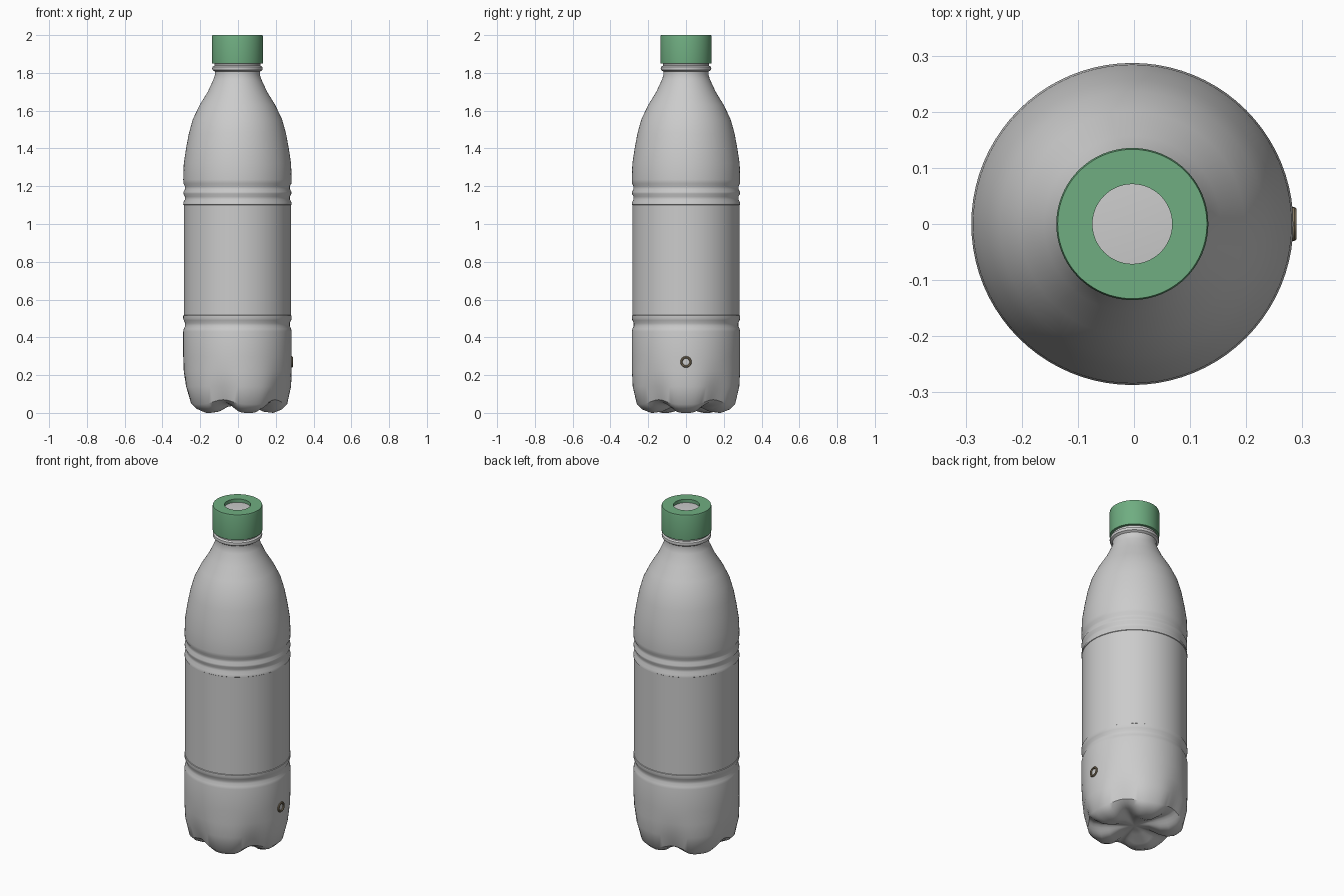
import bpy, bmesh, math

if "Cube" in bpy.data.objects:
    bpy.data.objects.remove(bpy.data.objects["Cube"])

N = 80          # sides of the round parts
CX = -0.003     # axis of the bottle


def material(name, rgb):
    m = bpy.data.materials.new(name)
    m.diffuse_color = (*rgb, 1)
    m.use_nodes = True
    m.node_tree.nodes["Principled BSDF"].inputs["Base Color"].default_value = m.diffuse_color
    return m


def lathe(name, rows, mat=None, angle=35, loop=False, n=N):
    """Spin rows of (r, z) or (foot_r, foot_z, groove_r, groove_z) about z."""
    bm = bmesh.new()
    rings = []
    for row in rows:
        fr, fz = row[:2]
        gr, gz = row[2:] if len(row) == 4 else row
        if fr == 0:
            rings.append([bm.verts.new((0, 0, fz))])
            continue
        ring = []
        for i in range(n):
            a = 2 * math.pi * i / n
            w = 1 - (0.5 - 0.5 * math.cos(5 * a)) ** 2
            r, z = gr + (fr - gr) * w, gz + (fz - gz) * w
            ring.append(bm.verts.new((r * math.cos(a), r * math.sin(a), z)))
        rings.append(ring)
    pairs = list(zip(rings, rings[1:]))
    if loop:
        pairs.append((rings[-1], rings[0]))
    for a, b in pairs:
        for i in range(n):
            j = (i + 1) % n
            if len(a) == 1:
                bm.faces.new((a[0], b[j], b[i]))
            elif len(b) == 1:
                bm.faces.new((a[i], a[j], b[0]))
            else:
                bm.faces.new((a[i], a[j], b[j], b[i]))
    bmesh.ops.recalc_face_normals(bm, faces=bm.faces)
    me = bpy.data.meshes.new(name)
    bm.to_mesh(me)
    bm.free()
    ob = bpy.data.objects.new(name, me)
    bpy.context.collection.objects.link(ob)
    ob.location.x = CX
    if mat:
        me.materials.append(mat)
    bpy.ops.object.select_all(action='DESELECT')
    ob.select_set(True)
    bpy.context.view_layer.objects.active = ob
    bpy.ops.object.shade_smooth_by_angle(angle=math.radians(angle))
    return ob


# Bottle: five-footed base, ribbed wall, shoulder and neck flange
base = [
    (0, 0.04), (0.08, 0.032, 0.08, 0.042), (0.14, 0.006, 0.14, 0.046),
    (0.19, 0.0, 0.18, 0.048), (0.235, 0.018, 0.22, 0.055),
    (0.263, 0.045, 0.245, 0.07), (0.284, 0.14, 0.272, 0.14),
    (0.287, 0.22, 0.284, 0.22),
]
wall = [
    (0.287, 0.30), (0.287, 0.43), (0.284, 0.445), (0.277, 0.46),
    (0.277, 0.475), (0.284, 0.49), (0.287, 0.50), (0.287, 0.515),
    (0.284, 0.517), (0.284, 1.10), (0.287, 1.102), (0.286, 1.115),
    (0.278, 1.13), (0.278, 1.145), (0.286, 1.16), (0.286, 1.17),
    (0.278, 1.185), (0.278, 1.20), (0.286, 1.215), (0.287, 1.235),
]
shoulder = [
    (0.284, 1.32), (0.272, 1.40), (0.257, 1.48), (0.236, 1.555),
    (0.200, 1.63), (0.157, 1.70), (0.127, 1.765), (0.119, 1.79),
    (0.120, 1.807), (0.132, 1.815), (0.134, 1.824), (0.132, 1.832),
    (0.122, 1.838), (0.122, 1.848), (0.112, 1.852), (0.112, 1.93),
]
lathe("bottle", base + wall + shoulder)

# Screw cap with a hole in its top
green = material("cap_green", (0.16, 0.42, 0.22))
lathe("cap", [(0.113, 1.85), (0.1345, 1.85), (0.1355, 1.86), (0.1355, 1.99),
              (0.133, 2.0), (0.071, 2.0), (0.071, 1.975), (0.113, 1.975)],
      green, loop=True)

# Seal disc seen through the hole
lathe("seal_disc", [(0.073, 1.98), (0, 1.985)])

# Small outlet ring low on the right side
bronze = material("ring_bronze", (0.24, 0.19, 0.12))
ring = lathe("outlet_ring", [(0.018, -0.01), (0.018, 0.005), (0.021, 0.009),
                             (0.027, 0.009), (0.030, 0.005), (0.030, -0.01)],
             bronze, loop=True, n=32)
ring.rotation_euler.y = math.pi / 2
ring.location = (0.281, 0, 0.27)
